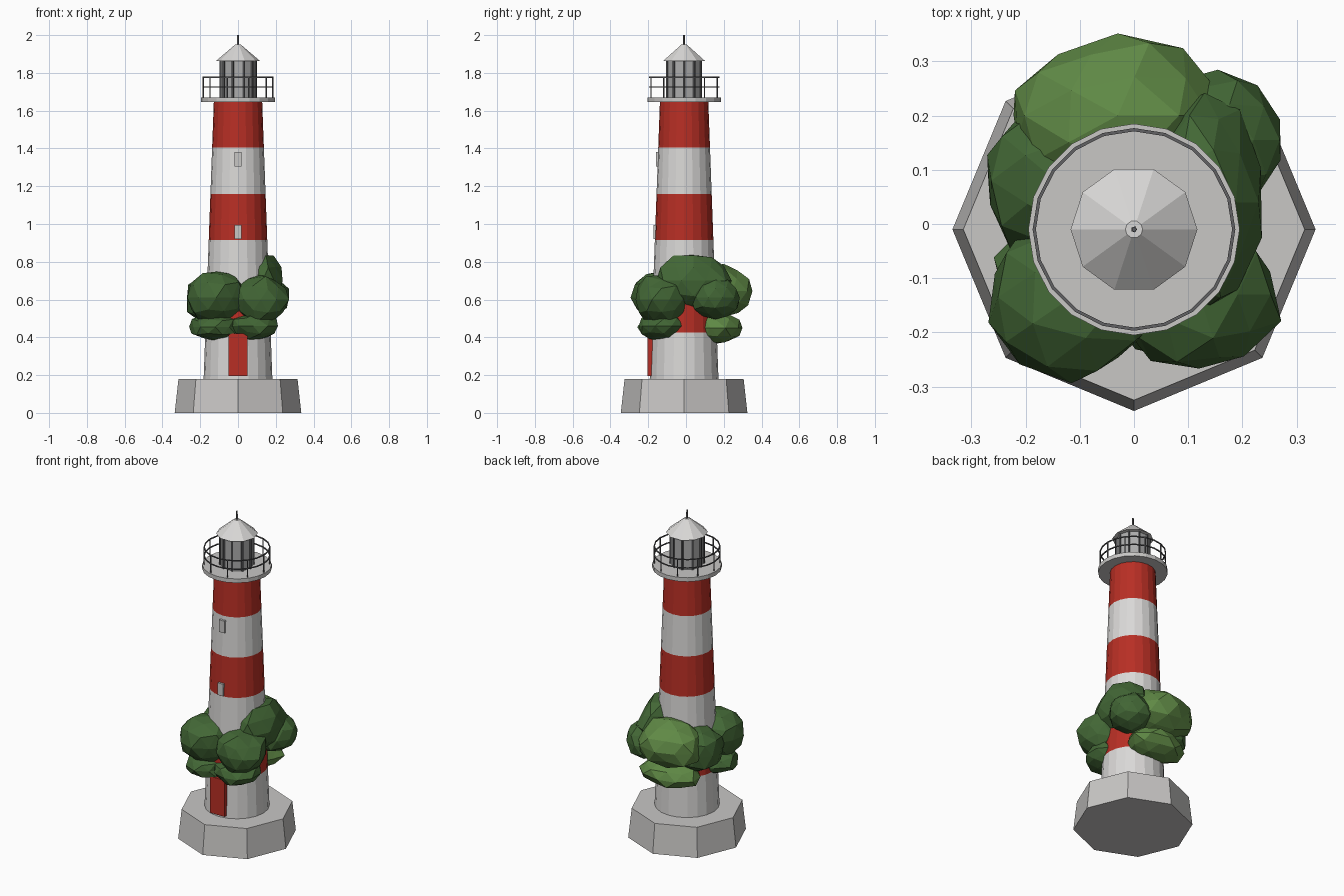
import bpy, bmesh, math, random
from mathutils import Vector

if "Cube" in bpy.data.objects:
    bpy.data.objects.remove(bpy.data.objects["Cube"])

CY = -0.01  # tower axis lies slightly in front of the origin


def mat(name, c):
    m = bpy.data.materials.new(name)
    m.diffuse_color = (*c, 1)
    m.use_nodes = True
    m.node_tree.nodes["Principled BSDF"].inputs["Base Color"].default_value = m.diffuse_color
    return m


WHITE = mat("white paint", (0.70, 0.69, 0.68))
STONE = mat("pale stone", (0.58, 0.57, 0.56))
RED = mat("red paint", (0.48, 0.028, 0.018))
METAL = mat("dark metal", (0.12, 0.12, 0.125))
GLASS = mat("lantern grey", (0.42, 0.42, 0.42))
LEAF = mat("dark leaves", (0.055, 0.135, 0.036))
LIGHT = mat("light leaves", (0.115, 0.25, 0.06))


def finish(bm, name, *mats):
    bmesh.ops.recalc_face_normals(bm, faces=bm.faces)
    me = bpy.data.meshes.new(name)
    bm.to_mesh(me)
    bm.free()
    for m in mats:
        me.materials.append(m)
    ob = bpy.data.objects.new(name, me)
    bpy.context.collection.objects.link(ob)
    return ob


def lathe(name, profile, n, mats, rule=None, x=0, y=CY):
    """Stack of n-sided rings given as (radius, z), capped at both ends."""
    bm = bmesh.new()
    rings = [[bm.verts.new((x + r * math.cos(2 * math.pi * i / n),
                            y + r * math.sin(2 * math.pi * i / n), z))
              for i in range(n)] for r, z in profile]
    for k in range(len(rings) - 1):
        a, b = rings[k], rings[k + 1]
        for i in range(n):
            j = (i + 1) % n
            f = bm.faces.new((a[i], a[j], b[j], b[i]))
            f.material_index = rule(k) if rule else 0
    bm.faces.new(rings[0])
    bm.faces.new(rings[-1])
    return finish(bm, name, *mats)


def box(name, x, y, z, m):
    bm = bmesh.new()
    bmesh.ops.create_cube(bm, size=1)
    for v in bm.verts:
        v.co = [(lo + hi) / 2 + c * (hi - lo) for c, (lo, hi) in zip(v.co, (x, y, z))]
    return finish(bm, name, m)


def ring(name, r, z, t, n, m):
    """Square-section hoop for the railing."""
    bm = bmesh.new()
    loops = [[bm.verts.new((rr * math.cos(2 * math.pi * i / n),
                            CY + rr * math.sin(2 * math.pi * i / n), zz))
              for rr, zz in ((r - t, z - t), (r + t, z - t), (r + t, z + t), (r - t, z + t))]
             for i in range(n)]
    for i in range(n):
        a, b = loops[i], loops[(i + 1) % n]
        for k in range(4):
            j = (k + 1) % 4
            bm.faces.new((a[k], a[j], b[j], b[k]))
    return finish(bm, name, m)


# Octagonal base
lathe("base", [(0.335, 0), (0.315, 0.18)], 8, [STONE])

# Striped, tapering tower: six equal bands, alternately white and red
bands = [(0.182 + (0.128 - 0.182) * k / 6, 0.18 + 0.245 * k) for k in range(7)]
lathe("tower", bands, 20, [WHITE, RED], lambda k: k % 2)

# Door and windows on the front
box("door", (-0.05, 0.05), (-0.204, -0.17), (0.195, 0.42), RED)
box("lower_window", (-0.018, 0.018), (-0.173, -0.15), (0.92, 0.995), STONE)
box("upper_window", (-0.018, 0.018), (-0.160, -0.13), (1.305, 1.38), STONE)

# Gallery with railing
lathe("gallery", [(0.195, 1.645), (0.195, 1.67)], 20, [STONE])
for k, z in enumerate((1.725, 1.777)):
    ring("rail_%d" % (k + 1), 0.184, z, 0.003, 20, METAL)
for i in range(10):
    a = 2 * math.pi * i / 10
    lathe("rail_post_%d" % (i + 1), [(0.0035, 1.668), (0.0035, 1.778)], 5, [METAL],
          x=0.184 * math.cos(a), y=CY + 0.184 * math.sin(a))

# Lantern room with bars, roof and spike
lathe("lantern", [(0.092, 1.668), (0.092, 1.868)], 10, [GLASS])
for i in range(10):
    a = 2 * math.pi * i / 10
    lathe("lantern_bar_%d" % (i + 1), [(0.007, 1.668), (0.007, 1.866)], 5, [METAL],
          x=0.093 * math.cos(a), y=CY + 0.093 * math.sin(a))
lathe("roof", [(0.117, 1.863), (0.016, 1.949)], 10, [WHITE])
lathe("spike", [(0.006, 1.945), (0.005, 2.0)], 5, [METAL])

# Foliage clumps around the tower: centre, radii, colour
clumps = [
    ((-0.115, -0.135, 0.61), (0.16, 0.15, 0.145), LEAF),
    ((0.12, -0.13, 0.60), (0.15, 0.15, 0.135), LEAF),
    ((-0.12, -0.11, 0.455), (0.135, 0.145, 0.075), LEAF),
    ((0.08, -0.12, 0.46), (0.13, 0.135, 0.075), LEAF),
    ((0.13, 0.04, 0.70), (0.105, 0.20, 0.15), LEAF),
    ((0.155, 0.155, 0.61), (0.13, 0.13, 0.11), LEAF),
    ((-0.145, 0.08, 0.60), (0.13, 0.15, 0.14), LEAF),
    ((-0.03, 0.20, 0.645), (0.20, 0.15, 0.135), LIGHT),
    ((-0.01, 0.165, 0.45), (0.18, 0.13, 0.09), LIGHT),
]
random.seed(4)
for i, (c, r, m) in enumerate(clumps):
    bm = bmesh.new()
    bmesh.ops.create_icosphere(bm, subdivisions=2, radius=1)
    for v in bm.verts:
        p = v.co * random.uniform(0.9, 1.08)
        v.co = Vector(c) + Vector([a * b for a, b in zip(p, r)])
    finish(bm, "foliage_%d" % (i + 1), m)
